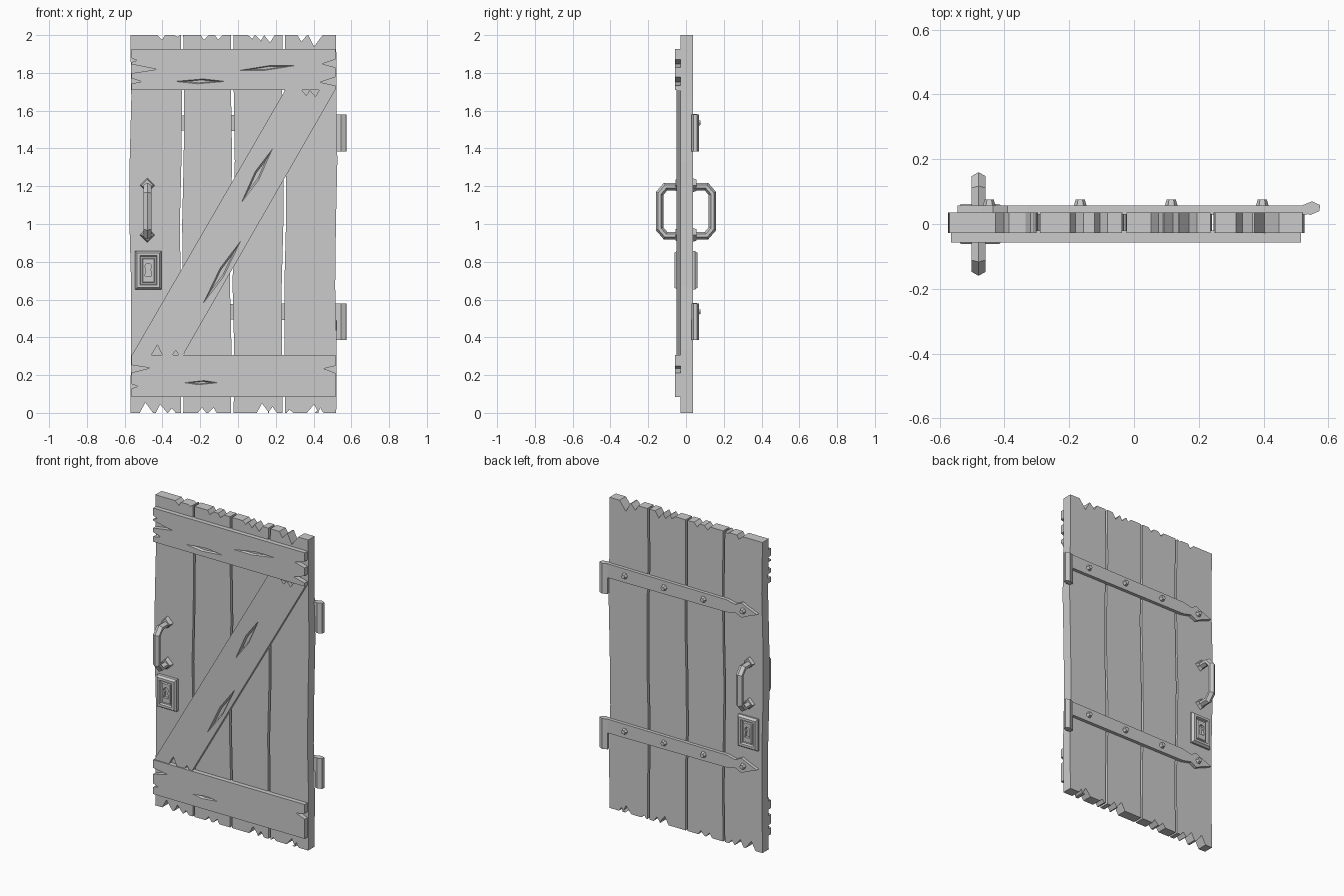
import bpy, bmesh, math, random
from mathutils import Vector

if "Cube" in bpy.data.objects:
    bpy.data.objects.remove(bpy.data.objects["Cube"])

random.seed(4)


def loft(name, rings):
    """Skin equal-length point rings and cap both ends."""
    bm = bmesh.new()
    vs = [[bm.verts.new(p) for p in r] for r in rings]
    n = len(vs[0])
    for a, b in zip(vs, vs[1:]):
        for i in range(n):
            bm.faces.new((a[i], a[(i + 1) % n], b[(i + 1) % n], b[i]))
    bm.faces.new(vs[0])
    bm.faces.new(vs[-1])
    bmesh.ops.recalc_face_normals(bm, faces=bm.faces)
    me = bpy.data.meshes.new(name)
    bm.to_mesh(me)
    bm.free()
    ob = bpy.data.objects.new(name, me)
    bpy.context.collection.objects.link(ob)
    return ob


def prism(name, pts, y0, y1, tip=1.0):
    """Extrude an x-z outline along y, scaling the far end by tip."""
    c = sum((Vector(p) for p in pts), Vector((0, 0))) / len(pts)
    far = [c + (Vector(p) - c) * tip for p in pts]
    return loft(name, [[(p[0], y0, p[1]) for p in pts], [(p[0], y1, p[1]) for p in far]])


def circle(cx, cz, r, n, start=0, sweep=360):
    step = sweep / (n if sweep == 360 else n - 1)
    return [(cx + r * math.cos(math.radians(start + k * step)),
             cz + r * math.sin(math.radians(start + k * step))) for k in range(n)]


def carve(ob, cutters):
    for c in cutters:
        m = ob.modifiers.new("carve", 'BOOLEAN')
        m.object, m.operation, m.solver = c, 'DIFFERENCE', 'EXACT'
        bpy.context.view_layer.objects.active = ob
        bpy.ops.object.modifier_apply(modifier=m.name)
        bpy.data.objects.remove(c)


def edge(a, b, notches, slim=.5):
    """Points from a towards b with V notches (position along edge, depth)."""
    a, b = Vector(a), Vector(b)
    d = (b - a).normalized()
    inward = Vector((-d.y, d.x))
    pts = [a]
    for t, depth in notches:
        w = slim * depth + .008
        skew = random.uniform(-.3, .3) * w
        pts += [a + d * (t - w), a + d * (t + skew) + inward * depth, a + d * (t + w)]
    return pts


def wave(x, z0, z1, phase):
    """Wavy long side of a plank."""
    return [(x + .006 * math.sin(5 * z + phase), z)
            for z in (z0 + (z1 - z0) * k / 6 for k in range(1, 6))]


def crack(cx, cz, length, angle, width, y):
    """Diamond-shaped split that narrows with depth."""
    d = Vector((math.cos(math.radians(angle)), math.sin(math.radians(angle))))
    n, c = Vector((-d.y, d.x)), Vector((cx, cz))
    pts = [c - d * length / 2, c - n * width / 2 - d * .02,
           c + d * length / 2, c + n * width / 2 + d * .02]
    return prism("crack_cutter", pts, y - .01, y + .014, .45)


# Planks: x range, bottom notches (left to right), top notches (right to left)
planks = [
    (-.57, -.302, [(.085, .055), (.165, .045), (.22, .025)], [(.02, .01), (.105, .025)]),
    (-.29, -.037, [(.10, .028), (.155, .028)], [(.065, .025), (.14, .025)]),
    (-.023, .236, [(.155, .05), (.205, .032)], [(.07, .04), (.12, .03), (.165, .02)]),
    (.25, .52, [(.025, .018), (.145, .045), (.18, .028)], [(.11, .06), (.18, .035)]),
]
for i, (x0, x1, bottom, top) in enumerate(planks):
    outline = (edge((x0, 0), (x1, 0), bottom) + edge((x1, 0), (x1, 2), [])
               + wave(x1, 0, 2, i if i < 3 else 1)
               + edge((x1, 2), (x0, 2), top) + [(x0, 2)] + wave(x0, 2, 0, i - 1))
    prism(f"plank_{i + 1}", outline, -.028, .036)


# Cross boards with split ends and surface cracks
def cross_board(name, z0, z1, right, left, splits):
    c = [(-.565, z0), (.515, z0), (.515, z1), (-.565, z1)]
    ob = prism(name, edge(c[0], c[1], []) + edge(c[1], c[2], right, .18)
               + edge(c[2], c[3], []) + edge(c[3], c[0], left, .12), -.057, -.02)
    carve(ob, [crack(*s, -.057) for s in splits])


cross_board("top_cross_board", 1.71, 1.927, [(.045, .08), (.14, .07)],
            [(.06, .03), (.105, .135), (.17, .055)],
            [(-.20, 1.755, .34, 0, .034), (.155, 1.826, .39, 5, .03)])
cross_board("bottom_cross_board", .085, .306, [(.145, .06)],
            [(.073, .10), (.165, .035)], [(-.195, .16, .23, 0, .028)])

# Diagonal brace with split ends and cracks
lo, hi = ((-.565, .30), (-.295, .30)), ((.515, 1.71), (.25, 1.71))
brace = prism("diagonal_brace", edge(*lo, [(.135, .06), (.235, .03)], .4) + [lo[1]]
              + edge(*hi, [(.11, .035), (.155, .03)]) + [hi[1]], -.05, -.02)
carve(brace, [crack(.10, 1.255, .425, 60, .05, -.05),
              crack(-.085, .745, .50, 59, .05, -.05)])

# Strap hinges on the back: strap with arrow end, knuckle, rivets
half_strap = [(.535, .045), (-.33, .04), (-.39, .026), (-.435, .048), (-.47, .03)]
knuckle = [(.518, .057), (.55, .07), (.575, .058), (.572, .04), (.545, .028), (.522, .036)]
for tag, z in (("upper", 1.535), ("lower", .535)):
    outline = ([(x, z + h) for x, h in half_strap] + [(-.545, z)]
               + [(x, z - h) for x, h in reversed(half_strap)])
    prism(f"{tag}_hinge_strap", outline, .03, .057)
    loft(f"{tag}_hinge_knuckle",
         [[(x, y, h) for x, y in knuckle] for h in (z - .15, z + .045)])
    for i in range(4):
        prism(f"{tag}_hinge_rivet_{i + 1}", circle(-.447 + .281 * i, z, .022, 6),
              .05, .076, .62)


# Bar handle: half path mirrored, swept with a ridged hexagonal section
def handle(name, x0, zc, side):
    half = [(.02, .13), (.108, .13), (.14, .093)]
    path = [Vector((y, zc + h)) for y, h in half]
    path += [Vector((y, zc - h)) for y, h in reversed(half)]
    section = [(0, .02), (.021, .008), (.021, -.008), (0, -.02), (-.021, -.008), (-.021, .008)]
    rings = []
    for i, p in enumerate(path):
        dirs = [(q - r).normalized() for q, r in
                ((p, path[max(i - 1, 0)]), (path[min(i + 1, len(path) - 1)], p)) if q != r]
        t = sum(dirs, Vector((0, 0))).normalized()
        n = Vector((-t.y, t.x)) / t.dot(dirs[0])
        rings.append([(x0 + u, side * (p.x + n.x * v), p.y + n.y * v) for u, v in section])
    return loft(name, rings)


def rect_ring(cx, cz, w, h, y):
    return [(cx + i * w, y, cz + j * h) for i, j in ((-1, -1), (1, -1), (1, 1), (-1, 1))]


# Handles, mounting plates and lock plates on both faces
lock_steps = [(.07, .02), (.07, .047), (.06, .061), (.045, .061), (.04, .048),
              (.033, .048), (.029, .056)]
for tag, s in (("front", -1), ("back", 1)):
    handle(f"{tag}_handle", -.48, 1.068, s)
    for end, z in (("upper", 1.205), ("lower", .942)):
        prism(f"{tag}_handle_{end}_plate", circle(-.48, z, .042, 4), s * .02, s * .055, .72)
    lock = loft(f"{tag}_lock_plate",
                [rect_ring(-.475, .755, w, w + .032, s * y) for w, y in lock_steps])
    # Keyhole: round top with a flared slot
    hole = circle(-.475, .775, .018, 8, -50, 280) + [(-.493, .725), (-.457, .725)]
    carve(lock, [prism("keyhole_cutter", hole, s * .038, s * .08)])
